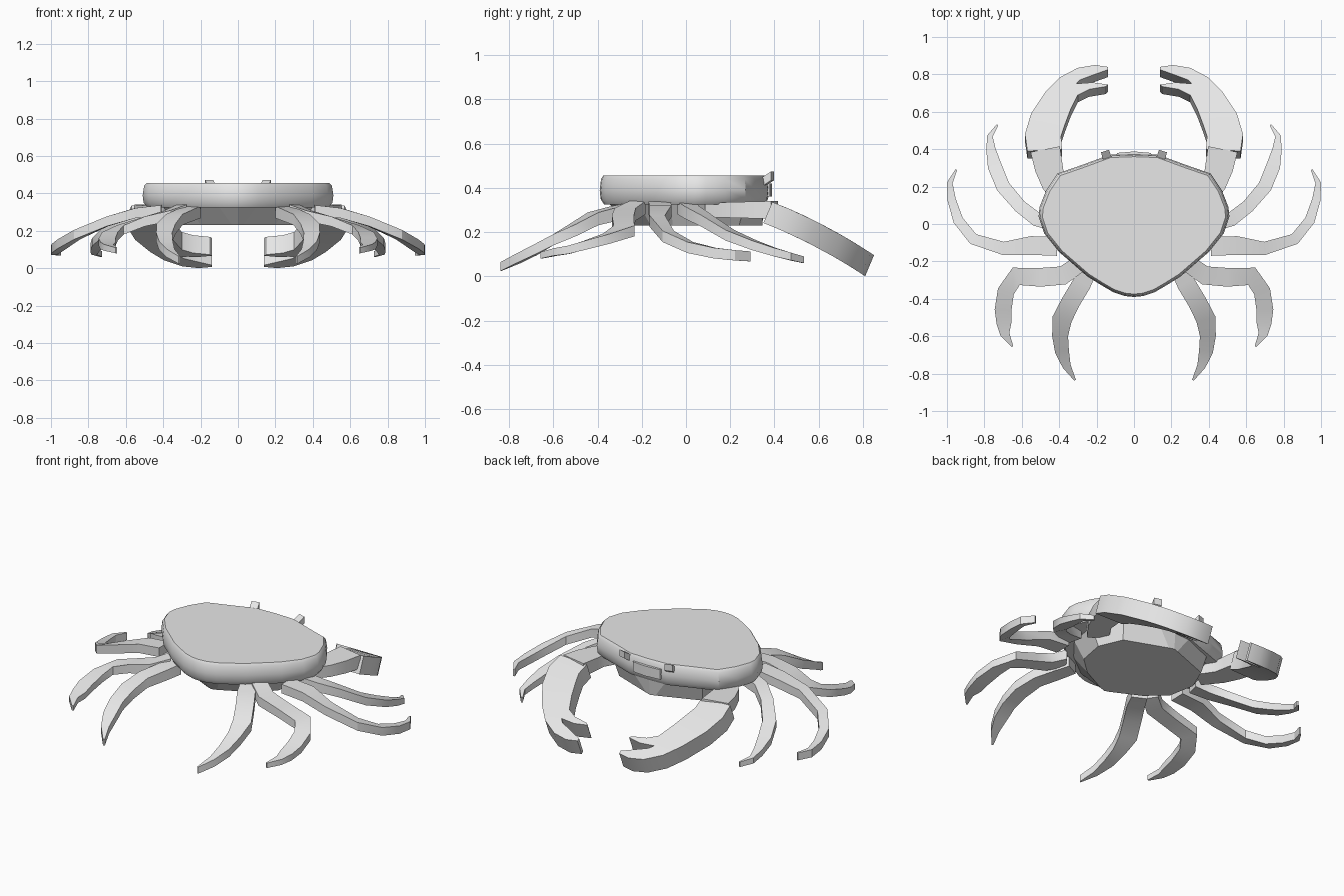
import bpy
import bmesh
from mathutils import Vector

default_cube = bpy.data.objects.get("Cube")
if default_cube:
    bpy.data.objects.remove(default_cube, do_unlink=True)

# One plain grey for the whole animal
grey = bpy.data.materials.new("light_grey")
grey.use_nodes = True
colour = (.8, .8, .8, 1)
grey.diffuse_color = colour
grey.node_tree.nodes["Principled BSDF"].inputs["Base Color"].default_value = colour


def loft(name, rings, mirrored=False, smooth_angle=.5):
    """Skin a series of equal-length rings and close both ends."""
    mesh = bpy.data.meshes.new(name)
    bm = bmesh.new()
    loops = [[bm.verts.new(point) for point in ring] for ring in rings]
    for lower, upper in zip(loops, loops[1:]):
        count = len(lower)
        for i in range(count):
            j = (i + 1) % count
            bm.faces.new((lower[i], lower[j], upper[j], upper[i]))
    caps = [bm.faces.new(loops[0]), bm.faces.new(loops[-1])]
    bmesh.ops.recalc_face_normals(bm, faces=bm.faces[:])
    bmesh.ops.triangulate(bm, faces=caps)
    bm.to_mesh(mesh)
    bm.free()
    mesh.materials.append(grey)
    part = bpy.data.objects.new(name, mesh)
    bpy.context.collection.objects.link(part)
    if mirrored:
        part.modifiers.new("left_and_right", "MIRROR").use_axis[0] = True
    bpy.ops.object.select_all(action="DESELECT")
    part.select_set(True)
    bpy.context.view_layer.objects.active = part
    bpy.ops.object.shade_smooth_by_angle(angle=smooth_angle)
    return part


def whole_outline(half):
    """Complete a half outline whose first and last points lie on x = 0."""
    return half + [(-x, y) for x, y in reversed(half[1:-1])]


def limb(name, stations, start_height, end_height):
    """Upright-sided limb; each station is x, y, width and middle height."""
    centres = [Vector((x, y, 0)) for x, y, width, z in stations]
    last = len(stations) - 1
    rings = []
    for i, (x, y, width, z) in enumerate(stations):
        along = (centres[min(i + 1, last)] - centres[max(i - 1, 0)]).normalized()
        side = Vector((-along.y, along.x, 0)) * width / 2
        height = start_height + (end_height - start_height) * i / last
        middle = Vector((x, y, z))
        up = Vector((0, 0, height / 2))
        rings.append([middle - side - up, middle + side - up,
                      middle + side + up, middle - side + up])
    return loft(name, rings, mirrored=True)


# Carapace: one outline stacked with a rounded rim
shell_outline = whole_outline([
    (0, .375), (.13, .37), (.28, .315), (.41, .27), (.47, .18), (.505, .09),
    (.51, .04), (.48, -.05), (.4, -.15), (.25, -.28), (.17, -.33),
    (.11, -.365), (.05, -.385), (0, -.39)])
rim_profile = [(.95, .325), (.99, .35), (1, .39), (.985, .44), (.96, .455)]
loft("carapace", [[(x * s, y * s, z) for x, y in shell_outline]
                  for s, z in rim_profile], smooth_angle=.6)

# Underside: faceted, drawn to a point at both ends
belly_top = whole_outline([
    (0, .355), (.11, .35), (.3, .27), (.41, .12), (.38, -.07),
    (.26, -.22), (.11, -.335), (0, -.36)])
belly_bottom = whole_outline([
    (0, .345), (.03, .335), (.28, .24), (.34, .1), (.31, -.06),
    (.2, -.16), (.03, -.245), (0, -.255)])
loft("underside", [[(x, y, .23) for x, y in belly_bottom],
                   [(x, y, .34) for x, y in belly_top]], smooth_angle=.2)

# Brow ridge between the eyes
brow = whole_outline([(0, .388), (.09, .38), (.11, .33), (0, .33)])
loft("brow", [[(x, y, z) for x, y in brow] for z in (.36, .42)])

# Eye stalks
limb("eye_stalks", [(.13, .31, .05, .4), (.155, .39, .045, .453)], .04, .04)

# Walking legs, from the longest pair to the rearmost pair
limb("long_legs", [
    (.41, -.12, .1, .31), (.55, -.115, .1, .295), (.7, -.13, .07, .25),
    (.86, -.08, .06, .18), (.94, .02, .055, .13), (.975, .13, .045, .105),
    (.985, .22, .03, .095), (.95, .29, .01, .09)], .055, .045)
limb("fore_legs", [
    (.42, 0, .08, .31), (.52, .025, .075, .29), (.61, .095, .07, .25),
    (.7, .2, .075, .185), (.745, .31, .075, .14), (.765, .4, .05, .11),
    (.77, .47, .03, .09), (.73, .53, .01, .075)], .06, .03)
limb("hind_legs", [
    (.3, -.22, .09, .31), (.38, -.275, .1, .28), (.5, -.285, .1, .25),
    (.63, -.28, .1, .205), (.685, -.36, .09, .17), (.7, -.46, .09, .14),
    (.695, -.53, .08, .12), (.69, -.59, .05, .11), (.65, -.655, .01, .095)],
    .06, .03)
limb("rear_legs", [
    (.24, -.24, .09, .3), (.28, -.32, .1, .285), (.34, -.42, .1, .26),
    (.385, -.51, .105, .21), (.395, -.6, .085, .165), (.385, -.68, .075, .12),
    (.36, -.76, .045, .08), (.315, -.835, .01, .045)], .065, .04)

# Arms that carry the claws
limb("claw_arms", [
    (.36, .12, .12, .3), (.43, .22, .13, .3), (.455, .3, .15, .3),
    (.475, .4, .16, .3)], .065, .08)

# Claws: a pincer outline laid on a downward slope and thickened
pincer = [
    (.385, .4), (.57, .39), (.583, .48), (.55, .59), (.47, .71), (.395, .785),
    (.3, .835), (.21, .85), (.14, .84), (.14, .825), (.21, .8), (.29, .77),
    (.31, .75), (.22, .757), (.14, .745), (.15, .735), (.24, .72),
    (.3, .69), (.34, .61), (.37, .53), (.39, .47)]


def slope(y):
    return .34 - .52 * (y - .38) + .3 * (y - .38) * (.85 - y)


claw_top = [Vector((x, y, slope(y))) for x, y in pincer]
thickness = Vector((0, -.04, -.095))
loft("claws", [[point + thickness for point in claw_top], claw_top],
     mirrored=True)
